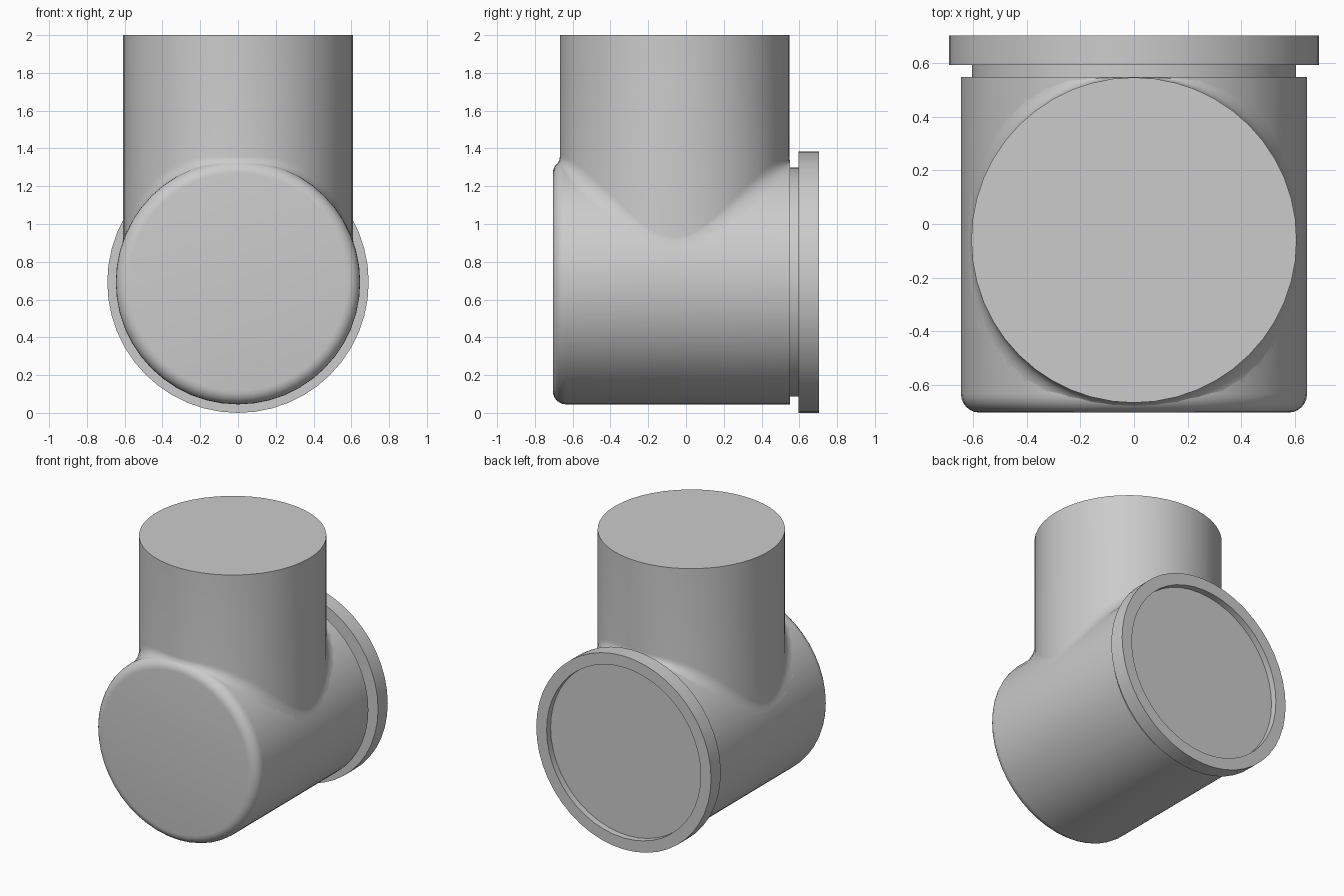
import bpy, bmesh, math

if "Cube" in bpy.data.objects:
    bpy.data.objects.remove(bpy.data.objects["Cube"])

SEG = 48
ZC = 0.692            # height of the horizontal axis
R_BODY, ROUND, Y_FRONT, Y_BACK = 0.647, 0.07, -0.705, 0.55
R_PIPE, Y_PIPE, Z_TOP = 0.608, -0.06, 2.0


def loft(name, rings, cap_start=False, cap_end=False):
    """Join equal-length rings of points into a smooth shaded object."""
    bm = bmesh.new()
    vr = [[bm.verts.new(p) for p in ring] for ring in rings]
    for a, b in zip(vr, vr[1:]):
        for i in range(SEG):
            j = (i + 1) % SEG
            bm.faces.new((a[i], a[j], b[j], b[i]))
    if cap_start:
        bm.faces.new(vr[0])
    if cap_end:
        bm.faces.new(vr[-1])
    bmesh.ops.recalc_face_normals(bm, faces=bm.faces)
    me = bpy.data.meshes.new(name)
    bm.to_mesh(me)
    bm.free()
    ob = bpy.data.objects.new(name, me)
    bpy.context.collection.objects.link(ob)
    bpy.ops.object.select_all(action='DESELECT')
    ob.select_set(True)
    bpy.context.view_layer.objects.active = ob
    bpy.ops.object.shade_smooth_by_angle(angle=math.radians(35))
    return ob


def angles():
    return [2 * math.pi * i / SEG for i in range(SEG)]


def y_rings(profile):
    """Rings around the horizontal axis from (radius, y) pairs."""
    return [[(r * math.cos(a), y, ZC + r * math.sin(a)) for a in angles()]
            for r, y in profile]


# horizontal body with rounded front rim
arc = [(R_BODY - ROUND + ROUND * math.sin(t), Y_FRONT + ROUND - ROUND * math.cos(t))
       for t in (math.pi / 2 * k / 6 for k in range(7))]
loft("body", y_rings(arc + [(R_BODY, Y_BACK)]), True, True)

# back flange: narrow neck, wide rim and shallow recessed end
loft("back_flange", y_rings([
    (0.606, Y_BACK), (0.606, 0.595), (0.692, 0.595), (0.692, 0.705),
    (0.61, 0.705), (0.61, 0.66)]), False, True)


def body_z(x, y):
    """Height of the body's upper surface, including the rounded rim."""
    r = R_BODY
    d = Y_FRONT + ROUND - y
    if d > 0:
        r += math.sqrt(max(ROUND ** 2 - d * d, 0)) - ROUND
    return ZC + math.sqrt(max(r * r - x * x, 0))


# vertical pipe flaring into the body with a fillet
STEPS = 6
rings = [[] for _ in range(STEPS + 2)]
for a in angles():
    c, s = math.cos(a), math.sin(a)
    flare = 0.012 + 0.015 * s * s + 0.055 * math.sin(2 * a) ** 2
    x0, y0 = R_PIPE * c, Y_PIPE + R_PIPE * s
    x1 = (R_PIPE + flare) * c
    y1 = min(Y_PIPE + (R_PIPE + flare) * s, Y_BACK)
    z0, z1 = body_z(x0, y0), body_z(x1, y1) - 0.002
    rings[0].append((x0, y0, Z_TOP))
    for k in range(STEPS + 1):
        t = k / STEPS
        u = t * t
        z = (1 - t) ** 2 * (z0 + flare) + 2 * t * (1 - t) * z0 + u * z1
        rings[k + 1].append((x0 + (x1 - x0) * u, y0 + (y1 - y0) * u, z))
loft("vertical_pipe", rings, True)
